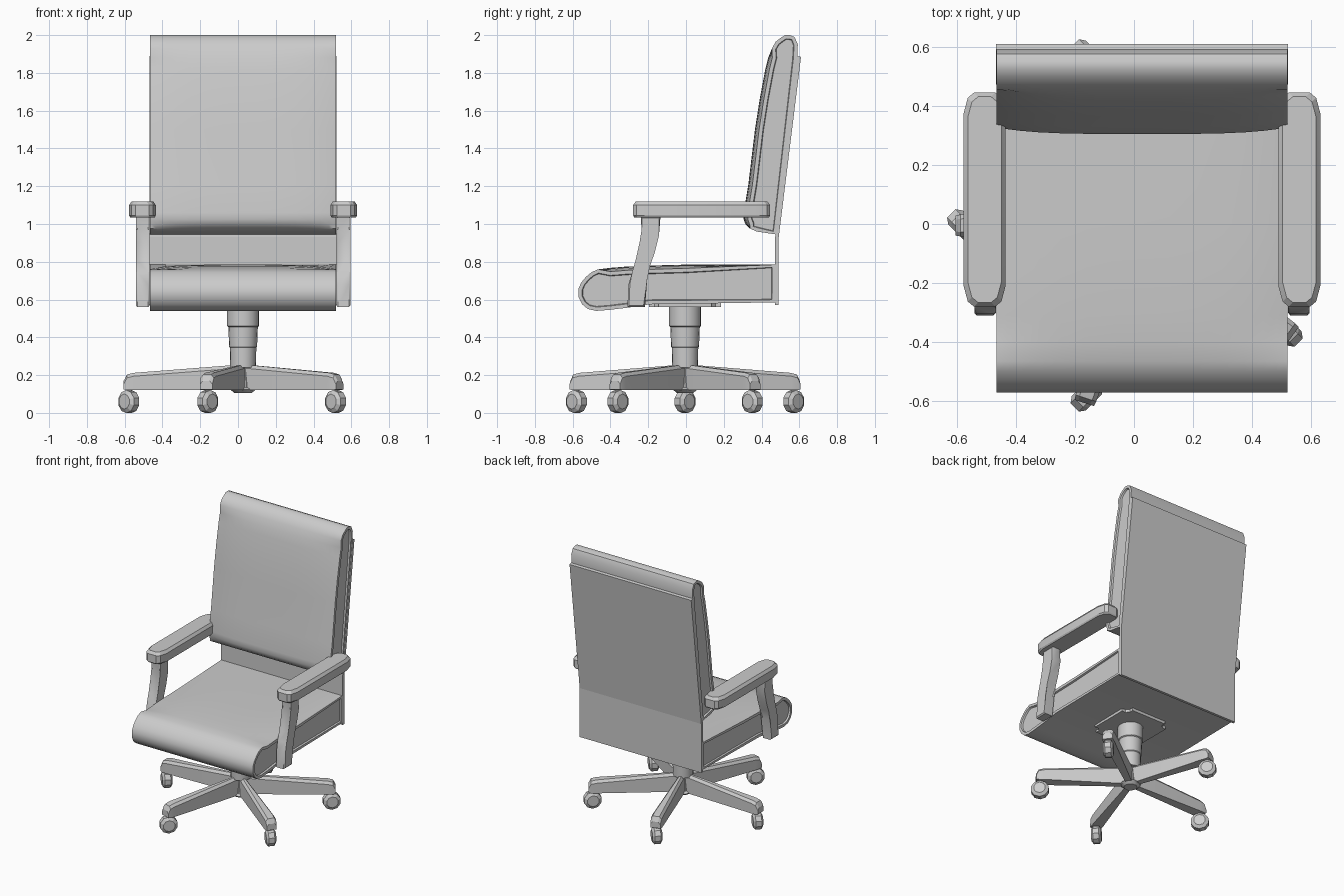
import bpy, bmesh, math
from mathutils import Matrix, Vector

cube = bpy.data.objects.get("Cube")
if cube:
    bpy.data.objects.remove(cube, do_unlink=True)

CX = 0.027   # middle of the chair in x
HALF = 0.493  # half width of seat and back

grey = bpy.data.materials.new("plain_grey")
grey.use_nodes = True
GREY = (0.6, 0.6, 0.6, 1)
grey.diffuse_color = GREY
grey.node_tree.nodes["Principled BSDF"].inputs["Base Color"].default_value = GREY


def finish(name, bm, angle=35):
    bmesh.ops.recalc_face_normals(bm, faces=bm.faces)
    mesh = bpy.data.meshes.new(name)
    bm.to_mesh(mesh)
    bm.free()
    mesh.materials.append(grey)
    mesh.polygons.foreach_set("use_smooth", [True] * len(mesh.polygons))
    mesh.set_sharp_from_angle(angle=math.radians(angle))
    obj = bpy.data.objects.new(name, mesh)
    bpy.context.collection.objects.link(obj)
    return obj


def loft(rings):
    """Closed skin through a list of point rings, capped at both ends."""
    bm = bmesh.new()
    rows = [[bm.verts.new(p) for p in ring] for ring in rings]
    n = len(rows[0])
    for a, b in zip(rows, rows[1:]):
        for i in range(n):
            j = (i + 1) % n
            bm.faces.new((a[i], a[j], b[j], b[i]))
    caps = [bm.faces.new(rows[0]), bm.faces.new(rows[-1])]
    return bm, caps


def cushion(name, profile, crown):
    """Side profile swept across the chair, crowned, with sunken side panels."""
    rings = []
    for k in range(-8, 9):
        t = math.sin(k / 8 * math.pi / 2)
        ring = []
        for y, z in profile:
            dy, dz = crown(y, z)
            ring.append((CX + HALF * t, y + dy * t ** 4, z + dz * t ** 4))
        rings.append(ring)
    bm, caps = loft(rings)
    bmesh.ops.recalc_face_normals(bm, faces=bm.faces)
    bmesh.ops.inset_individual(bm, faces=caps, thickness=0.02, depth=0)
    bmesh.ops.inset_individual(bm, faces=caps, thickness=0.004, depth=-0.012)
    return finish(name, bm, 40)


def lathe(name, steps, sides, centre):
    rings = [[(centre[0] + r * math.cos(math.tau * i / sides),
               centre[1] + r * math.sin(math.tau * i / sides), z)
              for i in range(sides)] for r, z in steps]
    bm, _ = loft(rings)
    return finish(name, bm)


# Seat cushion with rolled front edge
seat = [(-0.57, 0.615), (-0.57, 0.655), (-0.555, 0.69), (-0.53, 0.72), (-0.5, 0.745),
        (-0.465, 0.76), (-0.4, 0.768), (-0.31, 0.775), (-0.15, 0.781), (0, 0.785), (0.47, 0.785),
        (0.47, 0.585), (-0.19, 0.575), (-0.31, 0.557), (-0.4, 0.546),
        (-0.475, 0.54), (-0.52, 0.55), (-0.55, 0.575)]
cushion("seat_cushion", seat,
        lambda y, z: (0, -0.02 if z > 0.765 and y < 0.3 else 0))

# Back cushion, leaning backwards
back = [(0.55, 2.0), (0.525, 2.0), (0.5, 1.985), (0.475, 1.965), (0.455, 1.93), (0.435, 1.88),
        (0.42, 1.82), (0.39, 1.66), (0.365, 1.5), (0.33, 1.21), (0.305, 1.06), (0.305, 1.025),
        (0.315, 0.998), (0.34, 0.975), (0.375, 0.96), (0.475, 0.945),
        (0.588, 1.87), (0.592, 1.95), (0.575, 1.99)]
cushion("back_cushion", back,
        lambda y, z: (0.022 if 0.98 < z < 1.9 and y < 0.45 else 0, 0))

# Thin rear panel, bent where the back meets the seat
panel = [(0.472, 0.57), (0.472, 0.93), (0.587, 1.89), (0.609, 1.885), (0.491, 0.93), (0.491, 0.57)]
bm, _ = loft([[(CX + s * (HALF + 0.002), y, z) for y, z in panel] for s in (-1, 1)])
finish("back_panel", bm, 5)

# Arms: a chamfered pad on a curved post, on both sides
post = [(-0.31, 0.56), (-0.305, 0.68), (-0.285, 0.745), (-0.258, 0.81), (-0.238, 0.9),
        (-0.235, 0.97), (-0.24, 1.04), (-0.135, 1.04), (-0.143, 0.94), (-0.165, 0.85),
        (-0.19, 0.78), (-0.213, 0.71), (-0.217, 0.56)]


def pad_ring(shrink, z, x):
    w, y0, y1, c = 0.071 - shrink, -0.28 + shrink, 0.445 - shrink, 0.035
    half = [(w, y0 + 2 * c), (w, y1 - 2 * c), (w - 0.4 * c, y1 - 0.5 * c), (w - c, y1)]
    end = [(w - c, y0), (w - 0.4 * c, y0 + 0.5 * c)]
    left = half + [(-a, b) for a, b in reversed(half)] + [(-a, b) for a, b in reversed(end)] + end
    return [(x + a, b, z) for a, b in left]


for side, label in ((-1, "right"), (1, "left")):
    x = CX + side * 0.533
    bm, _ = loft([pad_ring(0.006, 1.035, x), pad_ring(0, 1.045, x),
                  pad_ring(0, 1.1, x), pad_ring(0.014, 1.12, x)])
    finish(label + "_arm_pad", bm, 20)
    bm, caps = loft([[(CX + side * d, y, z) for y, z in post] for d in (0.495, 0.568)])
    rim = {e for f in caps for e in f.edges}
    bmesh.ops.bevel(bm, geom=list(rim), offset=0.008, segments=1, affect='EDGES')
    finish(label + "_arm_post", bm, 28)

# Mounting plate under the seat
bm = bmesh.new()
bmesh.ops.create_cube(bm, size=1, matrix=Matrix.Translation((CX, -0.005, 0.575))
                      @ Matrix.Diagonal((0.38, 0.38, 0.03, 1)))
upright = [e for e in bm.edges if abs(e.verts[0].co.z - e.verts[1].co.z) > 0.01]
bmesh.ops.bevel(bm, geom=upright, offset=0.05, segments=3, affect='EDGES')
finish("seat_plate", bm)

# Stepped gas column and hub
lathe("column", [(0.068, 0.24), (0.07, 0.345), (0.074, 0.35), (0.078, 0.455),
                 (0.085, 0.46), (0.085, 0.575)], 20, (CX, -0.005))
lathe("hub", [(0.045, 0.105), (0.07, 0.125), (0.05, 0.135), (0.035, 0.25)], 10, (CX, -0.005))


# Five legs, each a tapered beam with chamfered top edges
def leg_ring(r, w, low, top):
    c = 0.018
    return [(r, -w, low), (r, w, low), (r, w, top - c), (r, w - c * 0.8, top),
            (r, -w + c * 0.8, top), (r, -w, top - c)]


hub_at = Matrix.Translation((CX, -0.005, 0))
for i in range(5):
    angle = math.radians(36 + 72 * i)
    turn = hub_at @ Matrix.Rotation(angle, 4, 'Z')
    bm, _ = loft([leg_ring(0.0, 0.02, 0.12, 0.257), leg_ring(0.58, 0.038, 0.12, 0.212),
                  leg_ring(0.615, 0.037, 0.12, 0.203), leg_ring(0.632, 0.034, 0.125, 0.17)])
    bm.transform(turn)
    finish(f"leg_{i + 1}", bm, 20)

    # Caster: a chamfered wheel on a short stem
    spot = turn @ Vector((0.605, 0, 0.06))
    facing = math.radians(135 if i in (0, 3) else 45)
    rings = [[(x, r * math.cos(math.tau * (k + 0.5) / 10), r * math.sin(math.tau * (k + 0.5) / 10))
              for k in range(10)]
             for x, r in ((-0.034, 0.04), (-0.02, 0.061), (0.02, 0.061), (0.034, 0.04))]
    bm, _ = loft(rings)
    bm.transform(Matrix.Translation(spot) @ Matrix.Rotation(facing, 4, 'Z'))
    finish(f"caster_{i + 1}", bm, 20)
    lathe(f"caster_stem_{i + 1}", [(0.015, 0.1), (0.015, 0.13)], 8, spot)
